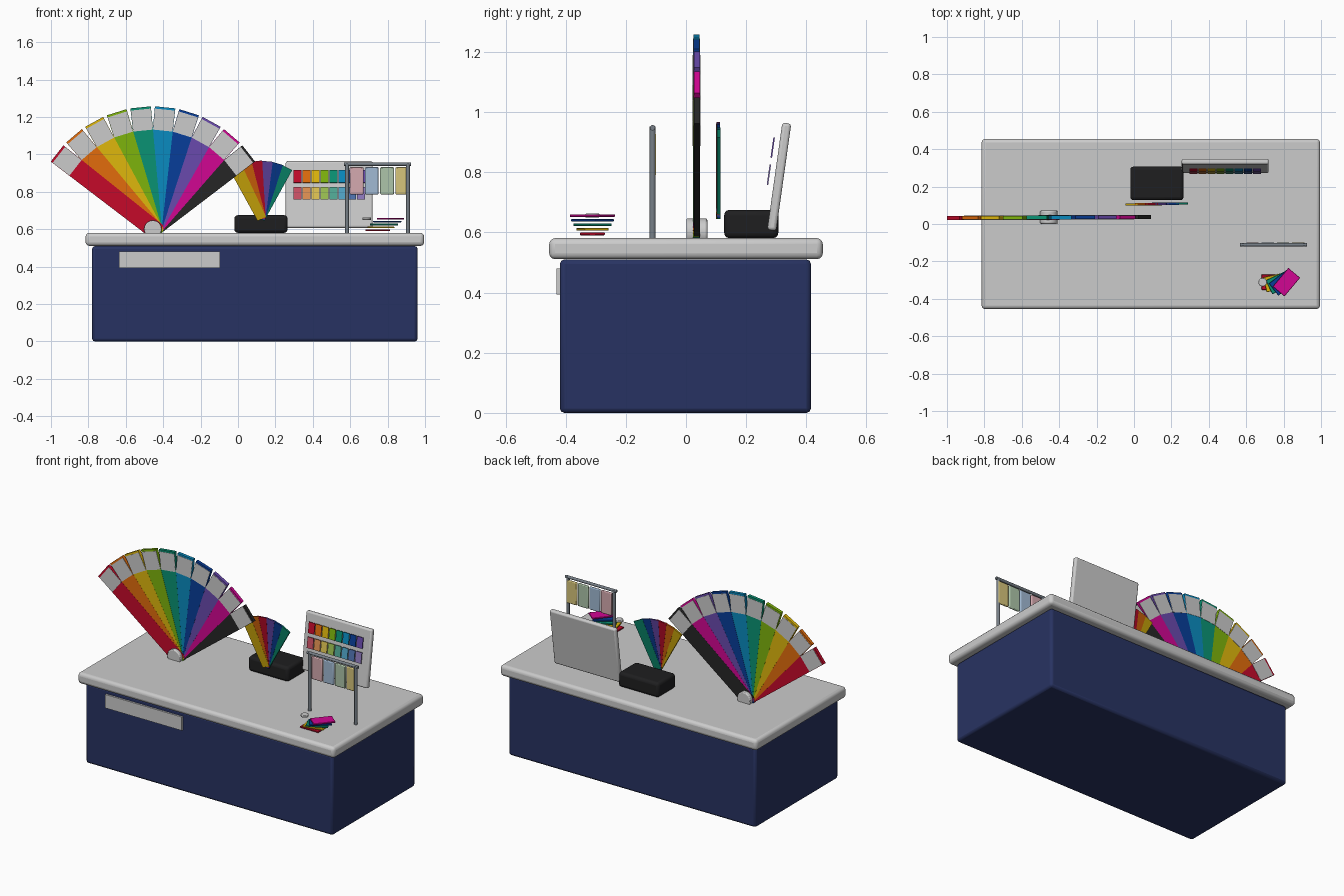
import bpy, bmesh
from math import radians, sin, cos
from mathutils import Matrix, Vector

if "Cube" in bpy.data.objects:
    bpy.data.objects.remove(bpy.data.objects["Cube"])


def mat(name, rgb):
    """Material from a display colour (0-255)."""
    m = bpy.data.materials.get(name)
    if not m:
        m = bpy.data.materials.new(name)
        m.diffuse_color = [(c / 255) ** 2.2 for c in rgb] + [1]
        m.use_nodes = True
        m.node_tree.nodes["Principled BSDF"].inputs["Base Color"].default_value = m.diffuse_color
    return m


PALETTE = {"red": (195, 18, 46), "orange": (225, 108, 20), "yellow": (222, 182, 20),
           "lime": (125, 178, 20), "green": (18, 145, 115), "cyan": (18, 138, 190),
           "blue": (16, 64, 152), "purple": (105, 75, 172), "magenta": (208, 14, 145),
           "black": (42, 42, 42)}


def paint(name):
    return mat(name, PALETTE[name])


def finish(name, bm, material=None, bevel=0, segments=2):
    me = bpy.data.meshes.new(name)
    bmesh.ops.recalc_face_normals(bm, faces=bm.faces)
    bm.to_mesh(me)
    bm.free()
    ob = bpy.data.objects.new(name, me)
    bpy.context.collection.objects.link(ob)
    if material:
        me.materials.append(material)
    bpy.context.view_layer.objects.active = ob
    ob.select_set(True)
    if bevel:
        b = ob.modifiers.new("bevel", 'BEVEL')
        b.width, b.segments = bevel, segments
    bpy.ops.object.shade_smooth_by_angle(angle=radians(35))
    ob.select_set(False)
    return ob


def box(name, center, size, material=None, bevel=0, segments=2, rot=(0, 'X')):
    bm = bmesh.new()
    bmesh.ops.create_cube(bm, size=1)
    bmesh.ops.scale(bm, vec=size, verts=bm.verts)
    ob = finish(name, bm, material, bevel, segments)
    ob.matrix_world = Matrix.Translation(center) @ Matrix.Rotation(radians(rot[0]), 4, rot[1])
    return ob


def cylinder(name, center, radius, depth, material=None, bevel=0, axis='Z', sides=32):
    bm = bmesh.new()
    bmesh.ops.create_cone(bm, cap_ends=True, segments=sides, radius1=radius,
                          radius2=radius, depth=depth)
    turn = {'X': ('Y', 90), 'Y': ('X', 90), 'Z': ('Z', 0)}[axis]
    bmesh.ops.rotate(bm, verts=bm.verts, matrix=Matrix.Rotation(radians(turn[1]), 3, turn[0]))
    ob = finish(name, bm, material, bevel)
    ob.location = center
    return ob


def blade(name, pivot, angle, r0, r1, w0, w1, thick, material=None):
    """Tapered strip standing in the xz plane, leaning by angle from vertical."""
    bm = bmesh.new()
    vs = [bm.verts.new((x, -thick / 2, z)) for x, z in
          ((-w0 / 2, r0), (w0 / 2, r0), (w1 / 2, r1), (-w1 / 2, r1))]
    face = bm.faces.new(vs)
    ext = bmesh.ops.extrude_face_region(bm, geom=[face])
    bmesh.ops.translate(bm, vec=(0, thick, 0),
                        verts=[v for v in ext["geom"] if isinstance(v, bmesh.types.BMVert)])
    ob = finish(name, bm, material)
    ob.location = pivot
    ob.rotation_euler.y = radians(angle)
    return ob


# Counter
navy = mat("navy", (44, 54, 98))
box("cabinet", (0.09, -0.002, 0.255), (1.74, 0.835, 0.51), navy, 0.015)
box("counter_top", (0.09, 0, 0.546), (1.81, 0.91, 0.07), None, 0.02, 3)
box("front_plate", (-0.365, -0.424, 0.437), (0.54, 0.014, 0.086))

# Large colour fan: red in front, black at the back
for i, c in enumerate(PALETTE):
    a = -52 + i * 104 / 9
    y = 0.0325 + i * 0.0005
    blade(f"large_fan_blade_{c}", (-0.455, y, 0.605), a, -0.035, 0.65,
          0.094, 0.11, 0.02, paint(c))
    blade(f"large_fan_label_{c}", (-0.455, y, 0.605), a, 0.525, 0.638,
          0.104, 0.107, 0.023)
cylinder("large_fan_hub", (-0.455, 0.036, 0.6), 0.047, 0.07, None, 0.006, 'Y')

# Black case with the small fan in front of it
box("case", (0.1225, 0.217, 0.628), (0.285, 0.18, 0.094), mat("case_black", (36, 36, 37)), 0.018, 3)
for i, c in enumerate(("yellow", "orange", "red", "purple", "blue", "green")):
    shade = mat("small_fan_" + c, [v * 0.85 for v in PALETTE[c]])
    blade(f"small_fan_blade_{c}", (0.1225, 0.105 + i * 0.0008, 0.665), -27 + i * 54 / 5,
          -0.01, 0.3, 0.05, 0.07, 0.011, shade)

# Leaning board with two rows of swatches
TILT = -8
board_c = Vector((0.4875, 0.31, 0.785))
box("board", board_c, (0.465, 0.03, 0.36), None, 0.01, 3, (TILT, 'X'))
frame = Matrix.Translation(board_c) @ Matrix.Rotation(radians(TILT), 4, 'X')
for i, c in enumerate(("red", "orange", "yellow", "lime", "green", "cyan", "blue", "purple")):
    tint = mat("tint_" + c, [v * 0.68 + 255 * 0.27 for v in PALETTE[c]])
    for row, z, m in (("upper", 0.093, paint(c)), ("lower", 0.002, tint)):
        box(f"board_swatch_{row}_{c}", frame @ Vector((-0.17 + i * 0.0485, -0.035, z)),
            (0.043, 0.005, 0.068), m, rot=(TILT, 'X'))

# Hanging rack
steel = mat("steel", (118, 126, 134))
for side, x in (("left", 0.583), ("right", 0.909)):
    cylinder(f"rack_post_{side}", (x, -0.111, 0.765), 0.01, 0.375, steel, sides=20)
cylinder("rack_rail", (0.746, -0.111, 0.948), 0.009, 0.36, steel, axis='X', sides=20)
for i, rgb in enumerate(((212, 168, 174), (160, 184, 210), (172, 196, 168), (214, 196, 122))):
    box(f"hanging_sample_{i + 1}", (0.634 + i * 0.0815, -0.107, 0.859),
        (0.074, 0.014, 0.145), mat(f"sample_{i + 1}", rgb), 0.005)

# Spiral stack of cards with a button
for i, c in enumerate(("red", "yellow", "green", "blue", "magenta")):
    box(f"card_{c}", (0.747 + i * 0.017, -0.311, 0.595 + i * 0.0152),
        (0.13, 0.082, 0.009), paint(c), 0.002, 1, (i * 12.5, 'Z'))
cylinder("card_button", (0.688, -0.311, 0.656), 0.023, 0.014, None, 0.003)
